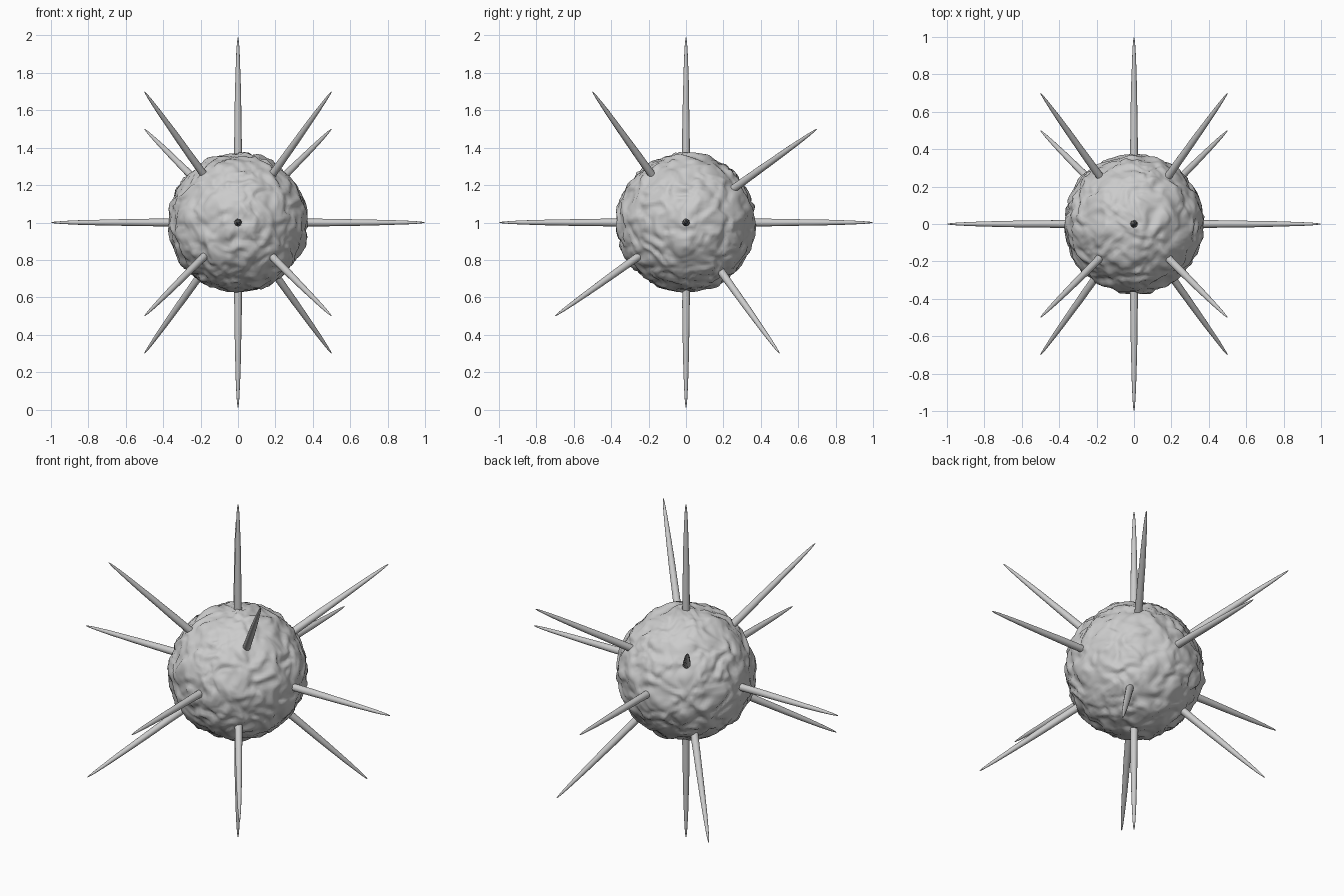
import bpy, bmesh, math
from mathutils import Vector, noise

if "Cube" in bpy.data.objects:
    bpy.data.objects.remove(bpy.data.objects["Cube"])

CENTRE = Vector((0, 0, 1))


def finish(bm, name):
    for f in bm.faces:
        f.smooth = True
    mesh = bpy.data.meshes.new(name)
    bm.to_mesh(mesh)
    bm.free()
    obj = bpy.data.objects.new(name, mesh)
    obj.location = CENTRE
    bpy.context.collection.objects.link(obj)
    return obj


# Lumpy rock-like core
bm = bmesh.new()
bmesh.ops.create_icosphere(bm, subdivisions=6, radius=1)
for v in bm.verts:
    d = v.co.normalized()
    warp = noise.noise_vector(d * 3) * 0.25
    lumps = noise.noise((d + warp) * 4.5)
    grain = noise.noise((d + warp) * 11 + Vector((5, 2, 7)))
    v.co = d * (0.370 + 0.019 * lumps + 0.008 * grain)
finish(bm, "core")


# Long spindle through the core: gives two opposite spikes
def spindle(name, tip):
    bm = bmesh.new()
    bmesh.ops.create_uvsphere(bm, u_segments=16, v_segments=48, radius=1)
    turn = Vector((0, 0, 1)).rotation_difference(tip.normalized())
    for v in bm.verts:
        p = v.co.copy()
        r = 0.0225 * (1 + 0.06 * noise.noise(Vector((p.x, p.y, p.z * 9)) + tip * 4))
        v.co = turn @ Vector((p.x * r, p.y * r, p.z * tip.length))
    finish(bm, name)


# Axis spikes
for axis, tip in {"side": (1, 0, 0), "depth": (0, 1, 0), "vertical": (0, 0, 0.99)}.items():
    spindle("spike_pair_" + axis, Vector(tip))

# Diagonal spikes, mirrored left and right
for side, sx in (("left", -1), ("right", 1)):
    spindle("spike_pair_steep_" + side, Vector((0.5 * sx, -0.5, 0.7)))
    spindle("spike_pair_shallow_" + side, Vector((0.5 * sx, 0.7, 0.5)))
